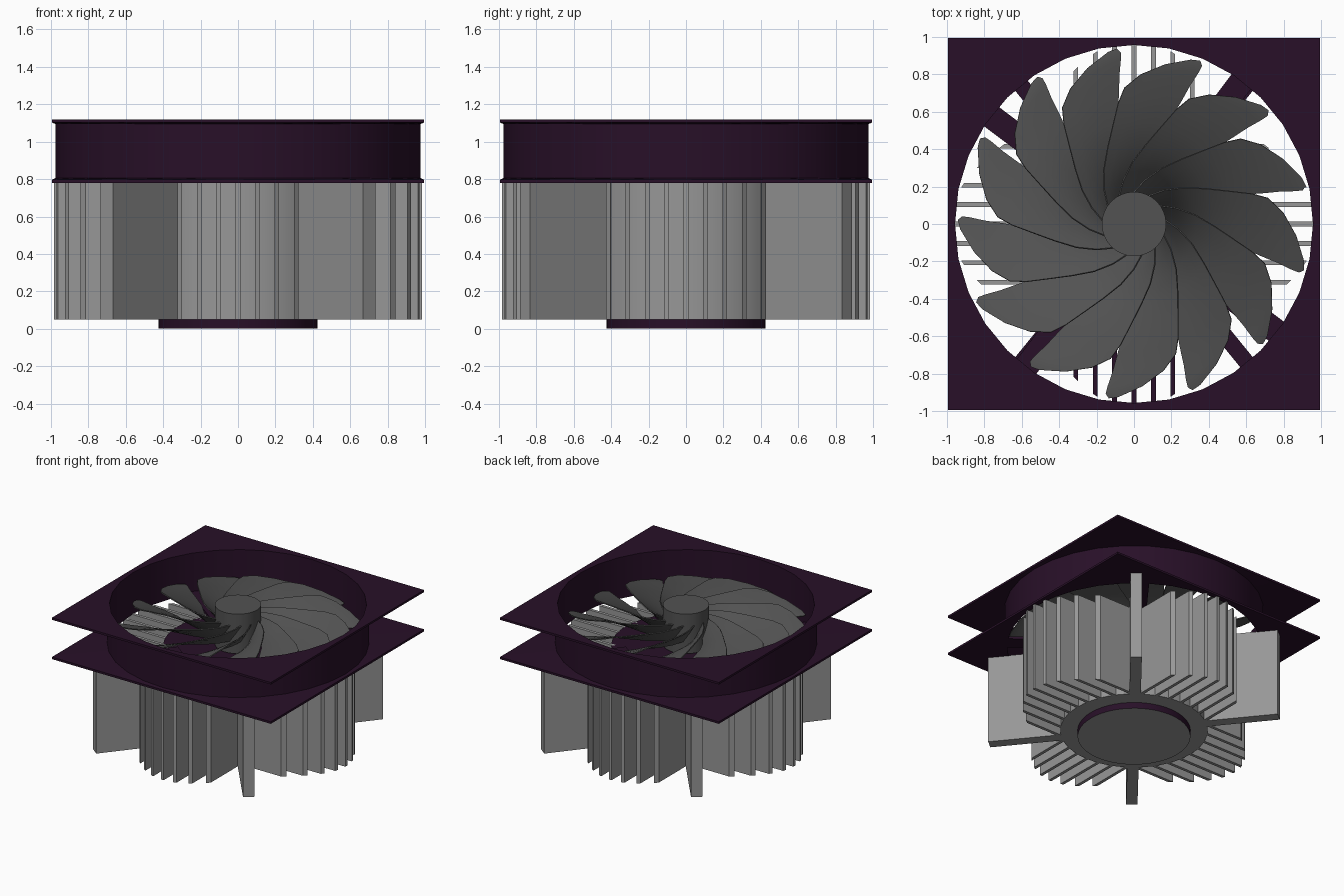
import bpy, bmesh, math
from math import cos, sin, pi, radians, sqrt

if "Cube" in bpy.data.objects:
    bpy.data.objects.remove(bpy.data.objects["Cube"])


def material(name, *rgb):
    m = bpy.data.materials.new(name)
    m.diffuse_color = (*rgb, 1)
    m.use_nodes = True
    m.node_tree.nodes["Principled BSDF"].inputs["Base Color"].default_value = m.diffuse_color
    return m


purple = material("dark_purple", 0.021, 0.005, 0.021)
metal = material("mid_grey", 0.31, 0.31, 0.31)
plastic = material("dark_grey", 0.085, 0.085, 0.085)


def finish(name, bm, base=metal, paint=None, smooth=True):
    """Turn a bmesh into an object; paint(face) -> True makes a face purple."""
    bmesh.ops.recalc_face_normals(bm, faces=bm.faces)
    bm.normal_update()
    me = bpy.data.meshes.new(name)
    me.materials.append(base)
    if paint:
        me.materials.append(purple)
        for f in bm.faces:
            f.material_index = 1 if paint(f) else 0
    bm.to_mesh(me)
    bm.free()
    ob = bpy.data.objects.new(name, me)
    bpy.context.collection.objects.link(ob)
    if smooth:
        bpy.ops.object.select_all(action='DESELECT')
        ob.select_set(True)
        bpy.context.view_layer.objects.active = ob
        bpy.ops.object.shade_smooth_by_angle(angle=radians(30))
    return ob


def prism(bm, pts, z0, z1):
    lo = [bm.verts.new((x, y, z0)) for x, y in pts]
    hi = [bm.verts.new((x, y, z1)) for x, y in pts]
    bm.faces.new(lo[::-1])
    bm.faces.new(hi)
    n = len(pts)
    for i in range(n):
        j = (i + 1) % n
        bm.faces.new((lo[i], lo[j], hi[j], hi[i]))


def turned(pts, angle):
    c, s = cos(angle), sin(angle)
    return [(x * c - y * s, x * s + y * c) for x, y in pts]


def bar(r0, r1, half):
    return [(r0, -half), (r1, -half), (r1, half), (r0, half)]


def circle(r, n):
    return [(r * cos(2 * pi * i / n), r * sin(2 * pi * i / n)) for i in range(n)]


def square(h, n):
    return [(x * h / max(abs(x), abs(y)), y * h / max(abs(x), abs(y)))
            for x, y in circle(1, n)]


# Fan frame: two square flanges joined by a round duct, one closed skin
N = 32
hole, duct, edge = circle(0.957, N), circle(0.977, N), square(0.995, N)
loops = [(hole, 0.78), (edge, 0.78), (edge, 0.797), (duct, 0.805),
         (duct, 1.095), (edge, 1.103), (edge, 1.12), (hole, 1.12)]
bm = bmesh.new()
rings = [[bm.verts.new((x, y, z)) for x, y in pts] for pts, z in loops]
for a, b in zip(rings, rings[1:] + rings[:1]):
    for i in range(N):
        j = (i + 1) % N
        bm.faces.new((a[i], a[j], b[j], b[i]))
finish("fan_frame", bm, purple)

# Heatsink core with purple top, and contact base with purple rim
Z0, Z1 = 0.05, 0.783
bm = bmesh.new()
prism(bm, circle(0.555, 48), Z0, Z1)
finish("heatsink_core", bm, metal, lambda f: f.normal.z > 0.9)
bm = bmesh.new()
prism(bm, circle(0.425, 48), 0, Z0 + 0.01)
finish("contact_base", bm, metal, lambda f: f.normal.z > -0.9)

# Struts carrying the motor under the blades
bm = bmesh.new()
for deg in (53, 143, 233, 323):
    prism(bm, turned(bar(0.45, 0.96, 0.065), radians(deg)), 0.784, 0.805)
finish("frame_struts", bm, purple, None, False)


# Cooling fins: parallel sets on each side, shorter away from the middle
def reach(d):
    return 0.985 - 1.6 * d * d


def top_face(f):
    return f.normal.z > 0.9


def fin_set(name, angle, count, paint=None):
    bm = bmesh.new()
    for k in range(-count, count + 1):
        d = k * 0.104
        a, b = d - 0.0125, d + 0.0125
        start = sqrt(0.53 ** 2 - d * d)
        pts = [(start, a), (reach(a), a), (reach(b), b), (start, b)]
        prism(bm, turned(pts, angle), Z0, Z1)
    finish(name, bm, metal, paint, False)


fin_set("fins_right", 0, 4)
fin_set("fins_back", pi / 2, 3)
fin_set("fins_left", pi, 4)
fin_set("fins_front", -pi / 2, 3, top_face)

# Four thick diagonal arms
bm = bmesh.new()
for sx in (1, -1):
    for sy in (1, -1):
        prism(bm, turned(bar(0.5, 1.11, 0.043), math.atan2(sy * 0.86, sx * 0.70)), Z0, Z1)
finish("mounting_arms", bm, metal, top_face, False)

# Fan hub
bm = bmesh.new()
prism(bm, circle(0.172, 32), 0.79, 1.115)
finish("fan_hub", bm, plastic)

# Thirteen swept blades; rows: low edge radius/angle, high edge radius/angle, high z
rows = [(0.16, 50, 0.16, 80, 1.02), (0.24, 33, 0.24, 63, 1.02),
        (0.33, 20, 0.33, 51, 1.02), (0.43, 10, 0.43, 41, 1.02),
        (0.54, 4, 0.54, 34, 1.02), (0.70, 1, 0.65, 29.5, 1.02),
        (0.80, 0, 0.73, 26, 1.01), (0.88, -1, 0.80, 19.5, 0.985),
        (0.92, -1.2, 0.87, 11, 0.945), (0.942, 0, 0.93, 3, 0.905)]
LOW, COLS = 0.89, 4
bm = bmesh.new()
for k in range(13):
    base = 12.5 + k * 360 / 13
    grid = []
    for r0, a0, r1, a1, z1 in rows:
        line = []
        for j in range(COLS + 1):
            u = j / COLS
            r = r0 + (r1 - r0) * u
            a = radians(base + a0 + (a1 - a0) * u)
            line.append(bm.verts.new((r * cos(a), r * sin(a), LOW + (z1 - LOW) * u)))
        grid.append(line)
    for p, q in zip(grid, grid[1:]):
        for j in range(COLS):
            bm.faces.new((p[j], q[j], q[j + 1], p[j + 1]))
# give the sheets a little thickness before shading so the rims stay crisp
bmesh.ops.recalc_face_normals(bm, faces=bm.faces)
bmesh.ops.solidify(bm, geom=bm.faces[:], thickness=0.008)
finish("fan_blades", bm, plastic)
